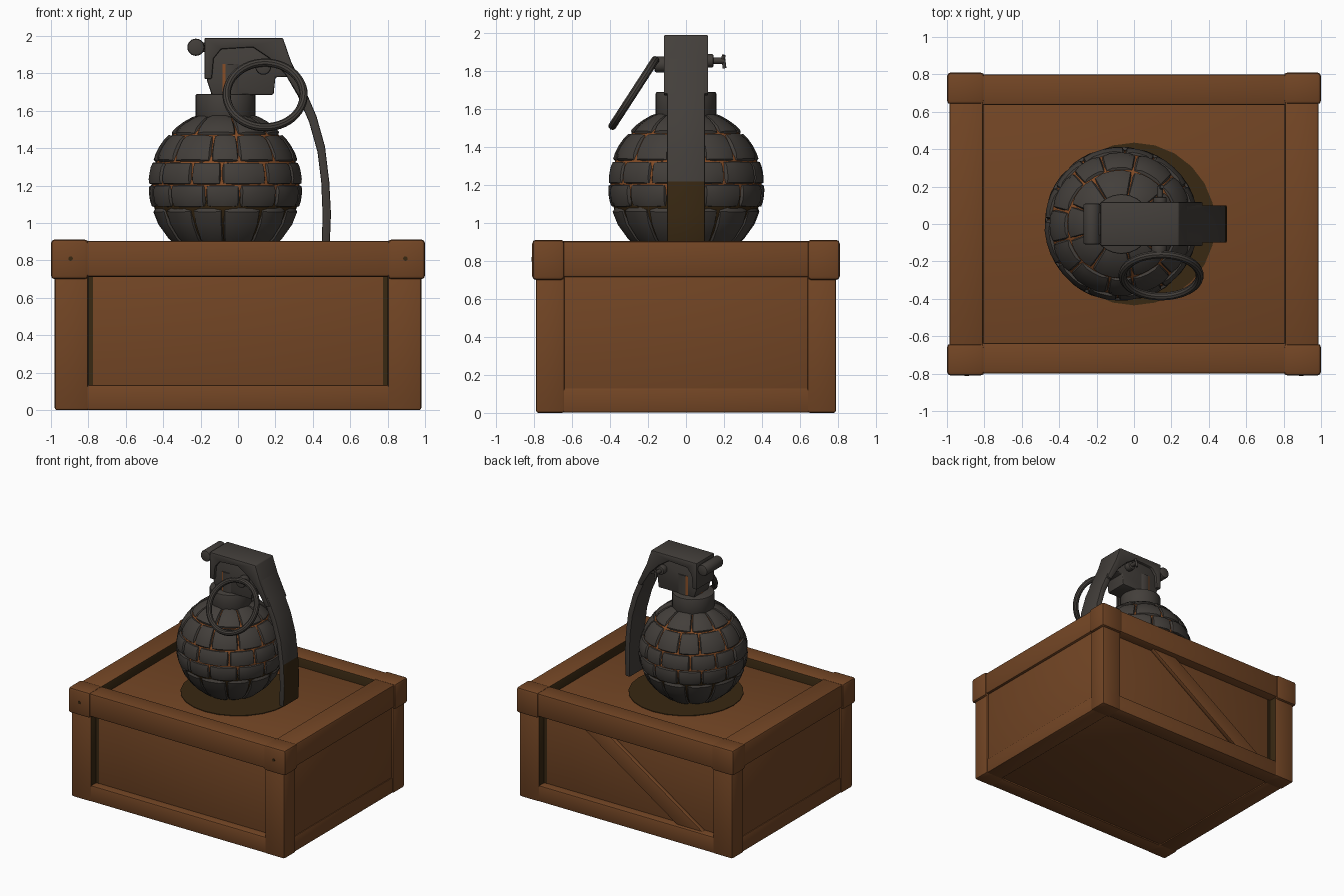
import bpy, bmesh, math, random
from mathutils import Vector, Matrix

random.seed(4)
cube = bpy.data.objects.get("Cube")
if cube:
    bpy.data.objects.remove(cube, do_unlink=True)


def material(name, rgb):
    m = bpy.data.materials.new(name)
    m.use_nodes = True
    m.diffuse_color = (*rgb, 1)
    bsdf = m.node_tree.nodes["Principled BSDF"]
    bsdf.inputs["Base Color"].default_value = (*rgb, 1)
    bsdf.inputs["Roughness"].default_value = 0.8
    return m


WOOD = material("brown wood", (0.17, 0.06, 0.018))
STAIN = material("dark stain", (0.04, 0.021, 0.006))
STEEL = material("dark steel", (0.056, 0.049, 0.043))
RUST = material("orange rust", (0.24, 0.075, 0.02))
parts = []


def finish(name, bm, mats, rule=None, loc=(0, 0, 0)):
    """Turn a bmesh into an object; rule picks the second material."""
    bmesh.ops.recalc_face_normals(bm, faces=bm.faces)
    bm.normal_update()
    for f in bm.faces:
        f.material_index = int(bool(rule and rule(f)))
    me = bpy.data.meshes.new(name)
    bm.to_mesh(me)
    bm.free()
    for m in mats:
        me.materials.append(m)
    ob = bpy.data.objects.new(name, me)
    ob.location = loc
    bpy.context.collection.objects.link(ob)
    parts.append(ob)
    return ob


def soften(bm, width):
    if width:
        sharp = [e for e in bm.edges if e.is_manifold and e.calc_face_angle(0) > 0.6]
        bmesh.ops.bevel(bm, geom=sharp, offset=width, segments=2, affect='EDGES', profile=0.5)


def box(name, lo, hi, bevel=0.015, inward=None, mat=WOOD):
    """Bevelled box; faces looking along 'inward' are stained."""
    lo, hi = Vector(lo), Vector(hi)
    bm = bmesh.new()
    bmesh.ops.create_cube(bm, size=1, matrix=Matrix.Translation((lo + hi) / 2) @ Matrix.Diagonal((*(hi - lo), 1)))
    soften(bm, bevel)
    rule = (lambda f: f.normal.dot(Vector(inward)) > 0.9) if inward else None
    return finish(name, bm, [mat, STAIN], rule)


def profile(name, pts, half, mat, bevel=0.01, rule=None):
    """Side outline in x and z, given thickness across y."""
    bm = bmesh.new()
    face = bm.faces.new([bm.verts.new((x, -half, z)) for x, z in pts])
    out = bmesh.ops.extrude_face_region(bm, geom=[face])
    bmesh.ops.translate(bm, vec=(0, 2 * half, 0), verts=[v for v in out["geom"] if isinstance(v, bmesh.types.BMVert)])
    bmesh.ops.recalc_face_normals(bm, faces=bm.faces)
    soften(bm, bevel)
    return finish(name, bm, [mat, STAIN], rule)


def rod(name, a, b, radius, mat=STEEL, bevel=0.0, mats=None, rule=None):
    a, b = Vector(a), Vector(b)
    bm = bmesh.new()
    turn = (b - a).to_track_quat('Z', 'Y').to_matrix().to_4x4()
    bmesh.ops.create_cone(bm, cap_ends=True, segments=24, radius1=radius, radius2=radius,
                          depth=(b - a).length, matrix=Matrix.Translation((a + b) / 2) @ turn)
    soften(bm, bevel)
    return finish(name, bm, mats or [mat], rule)


# Crate core: recessed panels on front and back, nearly flush ends, sunken lid
box("crate_core", (-0.965, -0.72, 0.012), (0.965, 0.72, 0.83), 0.005)

for sx, xn in ((-1, "right"), (1, "left")):
    xs = sorted((sx * 0.80, sx * 0.98))
    for sy, yn in ((-1, "front"), (1, "back")):
        ys = sorted((sy * 0.64, sy * 0.79))
        # Corner posts and oversized corner caps
        box(f"post_{yn}_{xn}", (xs[0], ys[0], 0), (xs[1], ys[1], 0.74), 0.012, (-sx, 0, 0))
        cx = sorted((sx * 0.80, sx * 1.0))
        cy = sorted((sy * 0.64, sy * 0.81))
        box(f"corner_cap_{yn}_{xn}", (cx[0], cy[0], 0.70), (cx[1], cy[1], 0.912), 0.02)
    # End rails and bottom battens
    rx = sorted((sx * 0.805, sx * 0.987))
    box(f"top_rail_{xn}", (rx[0], -0.66, 0.715), (rx[1], 0.66, 0.905), 0.015, (-sx, 0, 0))
    bx = sorted((sx * 0.82, sx * 0.972))
    box(f"bottom_rail_{xn}", (bx[0], -0.66, 0.002), (bx[1], 0.66, 0.13), 0.008)

for sy, yn in ((-1, "front"), (1, "back")):
    ry = sorted((sy * 0.635, sy * 0.80))
    box(f"top_rail_{yn}", (-0.82, ry[0], 0.712), (0.82, ry[1], 0.905), 0.015, (0, -sy, 0))
    by = sorted((sy * 0.65, sy * 0.787))
    box(f"bottom_rail_{yn}", (-0.82, by[0], 0), (0.82, by[1], 0.135), 0.012)
    # Grime along the panel sides
    for sx in (-1, 1):
        gx = sorted((sx * 0.775, sx * 0.81))
        gy = sorted((sy * 0.715, sy * 0.723))
        box(f"panel_grime_{yn}", (gx[0], gy[0], 0.12), (gx[1], gy[1], 0.72), 0, mat=STAIN)

# Diagonal brace on the back panel
brace = profile("diagonal_brace", [(0.46, 0.73), (0.22, 0.73), (-0.70, 0.12), (-0.46, 0.12)], 0.02, WOOD, 0.008)
brace.location.y = 0.735

# Nail heads on the front corners
for x in (-0.895, 0.895):
    rod("nail", (x, -0.80, 0.81), (x, -0.813, 0.81), 0.012, STAIN)

# Dark patch on the lid beneath the body
rod("lid_stain", (0, 0, 0.828), (0, 0, 0.835), 0.435, STAIN)

# Round body core, seen only through the seams
R = 0.413
CENTRE = Vector((-0.067, 0, 1.195))
bm = bmesh.new()
bmesh.ops.create_uvsphere(bm, u_segments=48, v_segments=24, radius=R * 0.962)
finish("body_core", bm, [STAIN, RUST], lambda f: f.calc_center_median().z > -0.06, CENTRE)

# Raised blocks in staggered rows
levels = [math.asin(h / R) for h in (-0.385, -0.115, 0.01, 0.135, 0.285, 0.39)]
steps = (-1, -0.88, -0.5, 0, 0.5, 0.88, 1)
bm = bmesh.new()
for row, (low, high) in enumerate(zip(levels, levels[1:])):
    count = 12 if row < 4 else 9
    cuts = [(k + 0.5 * (row % 2) + random.uniform(-0.13, 0.13)) / count * math.tau for k in range(count)]
    for k in range(count):
        a0 = cuts[k]
        a1 = cuts[(k + 1) % count] + (math.tau if k == count - 1 else 0)
        grid = []
        lift = random.uniform(-0.006, 0.006)
        for v in steps:
            line = []
            for u in steps:
                edge = max(abs(u), abs(v))
                r = 1 + lift - 0.014 * edge ** 4
                if edge == 1:
                    r -= 0.03 + random.uniform(0, 0.02)
                if min(abs(u), abs(v)) > 0.8:
                    r -= 0.02
                lat = (low + high) / 2 + v * (high - low) / 2
                lon = (a0 + a1) / 2 + u * (a1 - a0) / 2
                line.append(bm.verts.new(Vector((math.cos(lat) * math.cos(lon), math.cos(lat) * math.sin(lon),
                                                 math.sin(lat))) * R * r))
            grid.append(line)
        for p, q in zip(grid, grid[1:]):
            for i in range(len(steps) - 1):
                bm.faces.new((p[i], p[i + 1], q[i + 1], q[i]))
finish("body_blocks", bm, [STEEL], None, CENTRE)

# Neck collar and stem
rod("collar", (-0.067, 0, 1.56), (-0.067, 0, 1.69), 0.16, bevel=0.008)
rod("stem", (-0.04, 0, 1.66), (-0.04, 0, 1.85), 0.105, mats=[STEEL, RUST], rule=lambda f: f.normal.x < -0.3)

# Fuse head, with a cover running over the top into the lever
profile("fuse_head", [(-0.165, 1.97), (0.22, 1.97), (0.27, 1.85), (0.27, 1.78), (0.20, 1.78), (0.19, 1.685),
                      (-0.14, 1.685), (-0.165, 1.76)], 0.095, STEEL)
profile("fuse_cover", [(-0.18, 1.99), (0.24, 1.99), (0.285, 1.86), (0.37, 1.68), (0.33, 1.67), (0.25, 1.80),
                       (0.17, 1.88), (0.08, 1.94), (-0.09, 1.93), (-0.13, 1.88), (-0.14, 1.77), (-0.18, 1.77)],
        0.117, STEEL, 0.008)
profile("safety_lever", [(0.25, 1.94), (0.29, 1.85), (0.36, 1.71), (0.42, 1.57), (0.465, 1.41), (0.488, 1.22),
                         (0.497, 1.05), (0.49, 0.87), (0.448, 0.87), (0.452, 1.05), (0.445, 1.22),
                         (0.425, 1.38), (0.38, 1.54), (0.32, 1.68), (0.25, 1.80), (0.22, 1.88)],
        0.1, STEEL, 0.008, lambda f: f.normal.x > 0.7 and f.calc_center_median().z < 1.22)

# Hinge roller at the back of the head
rod("hinge_roller", (-0.225, -0.11, 1.94), (-0.225, 0.11, 1.94), 0.046, bevel=0.012)
box("hinge_tab", (-0.23, -0.06, 1.915), (-0.16, 0.06, 1.965), 0.005, mat=STEEL)

# Safety pin with its boss, bent tips and pull ring
rod("pin", (0.14, -0.18, 1.855), (0.14, 0.20, 1.855), 0.016)
rod("pin_boss_front", (0.135, -0.165, 1.835), (0.135, -0.09, 1.835), 0.042, bevel=0.01)
rod("pin_boss_back", (0.14, 0.09, 1.855), (0.14, 0.145, 1.855), 0.035, bevel=0.008)
rod("pin_tip_lower", (0.14, 0.197, 1.865), (0.14, 0.203, 1.815), 0.01)
rod("pin_tip_upper", (0.14, 0.19, 1.85), (0.15, 0.20, 1.885), 0.01)
bpy.ops.mesh.primitive_torus_add(major_radius=0.206, minor_radius=0.022, major_segments=48, minor_segments=10,
                                 location=(0.145, -0.275, 1.685),
                                 rotation=(math.atan2(-0.37, -0.24), 0, 0))
ring = bpy.context.object
ring.name = "pull_ring"
ring.data.materials.append(STEEL)
parts.append(ring)

# Smooth shading with crisp edges
bpy.ops.object.select_all(action='DESELECT')
for ob in parts:
    ob.select_set(True)
bpy.context.view_layer.objects.active = ring
bpy.ops.object.shade_smooth_by_angle(angle=math.radians(35))
